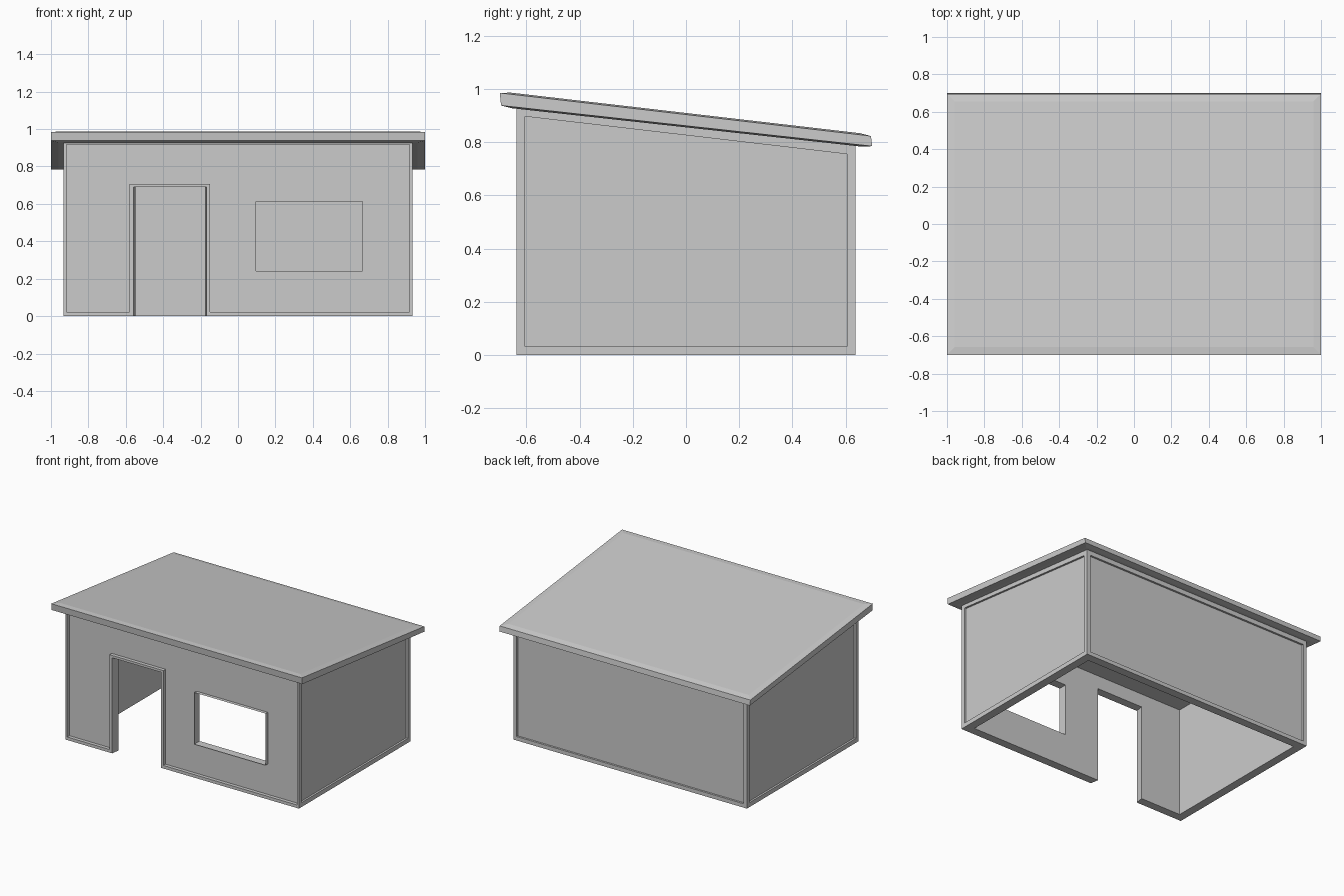
import bpy, bmesh

if "Cube" in bpy.data.objects:
    bpy.data.objects.remove(bpy.data.objects["Cube"])

X, Y, T = 0.932, 0.637, 0.06     # half width, half depth, wall thickness
D, DS = 0.025, 0.014             # panel recess: front, other sides


def under(y):
    """Height of the wall top at depth y."""
    return 0.856 - 0.117 * y


def prism(name, pts, axis, a, b, pts2=None):
    """Extrude a profile along x (points y,z) or y (points x,z); pts2 tapers the far end."""
    bm = bmesh.new()
    rings = []
    for prof, t in ((pts, a), (pts2 or pts, b)):
        rings.append([bm.verts.new((t, u, v) if axis == 'x' else (u, t, v)) for u, v in prof])
    n = len(pts)
    for r in rings:
        bm.faces.new(r)
    for i in range(n):
        j = (i + 1) % n
        bm.faces.new((rings[0][i], rings[0][j], rings[1][j], rings[1][i]))
    bmesh.ops.recalc_face_normals(bm, faces=bm.faces)
    me = bpy.data.meshes.new(name)
    bm.to_mesh(me)
    bm.free()
    ob = bpy.data.objects.new(name, me)
    bpy.context.collection.objects.link(ob)
    return ob


def rect(x0, x1, z0, z1):
    return [(x0, z0), (x1, z0), (x1, z1), (x0, z1)]


def sloped(y, z0, drop):
    """Side profile following the roof slope."""
    return [(-y, z0), (y, z0), (y, under(y) - drop), (-y, under(-y) - drop)]


# Wall block (reaching slightly into the roof) and everything cut out of it
walls = prism("walls", sloped(Y, 0, -0.01), 'x', -X, X)
win = rect(0.097, 0.666, 0.241, 0.614)
front = [(-0.917, 0.022), (-0.579, 0.022), (-0.579, 0.706), (-0.149, 0.706),
         (-0.149, 0.022), (0.917, 0.022), (0.917, 0.918), (-0.917, 0.918)]
cutters = [
    # room with a flat ceiling
    prism("room_cut", rect(-Y + T, Y - T, -0.1, 0.785), 'x', -X + T, X - T),
    prism("door_cut", rect(-0.558, -0.168, -0.1, 0.689), 'y', -Y, -Y + T + 0.002,
          rect(-0.549, -0.178, -0.1, 0.689)),
    prism("window_cut", win, 'y', -Y - 0.1, -Y + T + 0.05),
    prism("front_panel_cut", front, 'y', -Y - 0.1, -Y + D),
    prism("back_panel_cut", rect(-0.905, 0.905, 0.028, under(Y) - 0.028), 'y', Y - DS, Y + 0.1),
]
for s in (-1, 1):
    cutters.append(prism("side_panel_cut", sloped(0.606, 0.032, 0.03), 'x', s * (X - DS), s * (X + 0.1)))
for c in cutters:
    c.hide_render = True
    m = walls.modifiers.new(c.name, 'BOOLEAN')
    m.operation, m.solver, m.object = 'DIFFERENCE', 'EXACT', c

# Bake the cuts and drop the cutters
deps = bpy.context.evaluated_depsgraph_get()
baked = bpy.data.meshes.new_from_object(walls.evaluated_get(deps))
walls.modifiers.clear()
walls.data = baked
for c in cutters:
    bpy.data.objects.remove(c)

# Thin window rim reaching out to the wall plane
rim = prism("window_rim", win, 'y', -Y, -Y + D)
bm = bmesh.new()
bm.from_mesh(rim.data)
ends = [f for f in bm.faces if abs(f.normal.y) > 0.9]
bmesh.ops.delete(bm, geom=ends, context='FACES')
bm.to_mesh(rim.data)
bm.free()

# Sloped roof slab, slightly puffed out above and below
roof = prism("roof", [(-0.695, 0.938), (0.7, 0.785), (0.695, 0.823), (-0.7, 0.985)], 'x', -1, 1)
bm = bmesh.new()
bm.from_mesh(roof.data)
for sign in (1, -1):
    side = [f for f in bm.faces if f.normal.z * sign > 0.9]
    bmesh.ops.inset_region(bm, faces=side, thickness=0.058, depth=0.006)
bm.to_mesh(roof.data)
bm.free()
